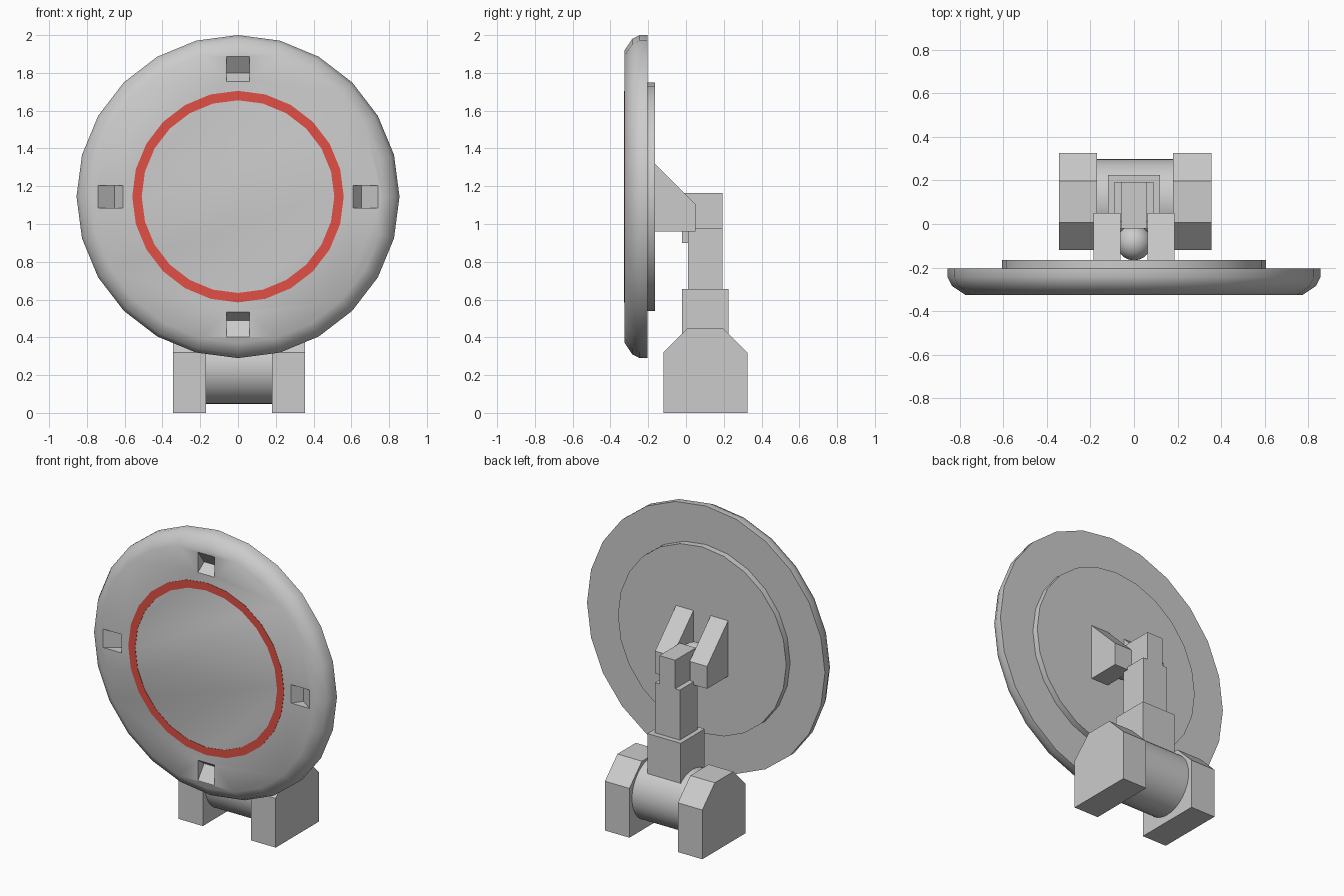
import bpy, bmesh, math
from mathutils import Matrix

if "Cube" in bpy.data.objects:
    bpy.data.objects.remove(bpy.data.objects["Cube"])

SIDES = 24
DISC_Z = 1.145


def finish(name, bm, smooth=None):
    bmesh.ops.recalc_face_normals(bm, faces=bm.faces)
    me = bpy.data.meshes.new(name)
    bm.to_mesh(me)
    bm.free()
    ob = bpy.data.objects.new(name, me)
    bpy.context.collection.objects.link(ob)
    if smooth:
        shade(ob, smooth)
    return ob


def shade(ob, degrees):
    bpy.ops.object.select_all(action='DESELECT')
    ob.select_set(True)
    bpy.context.view_layer.objects.active = ob
    bpy.ops.object.shade_smooth_by_angle(angle=math.radians(degrees))


def lathe(name, profile, closed=False, smooth=None):
    """Turn (radius, y) points about the disc axis; cap the ends or close the loop."""
    bm = bmesh.new()
    rings = []
    for r, y in profile:
        ring = []
        for i in range(SIDES):
            a = 2 * math.pi * i / SIDES
            ring.append(bm.verts.new((r * math.sin(a), y, DISC_Z + r * math.cos(a))))
        rings.append(ring)
    pairs = list(zip(rings, rings[1:]))
    if closed:
        pairs.append((rings[-1], rings[0]))
    else:
        bm.faces.new(rings[0])
        bm.faces.new(rings[-1])
    for a, b in pairs:
        for i in range(SIDES):
            j = (i + 1) % SIDES
            bm.faces.new((a[i], a[j], b[j], b[i]))
    return finish(name, bm, smooth)


def prism(name, profile, x0, x1):
    """Extrude a (y, z) outline from x0 to x1."""
    bm = bmesh.new()
    a = [bm.verts.new((x0, y, z)) for y, z in profile]
    b = [bm.verts.new((x1, y, z)) for y, z in profile]
    bm.faces.new(a)
    bm.faces.new(b)
    n = len(profile)
    for i in range(n):
        j = (i + 1) % n
        bm.faces.new((a[i], a[j], b[j], b[i]))
    return finish(name, bm)


def box(name, x0, x1, y0, y1, z0, z1):
    return prism(name, [(y0, z0), (y1, z0), (y1, z1), (y0, z1)], x0, x1)


# Main disc with rounded front rim
disc = lathe("disc", [(0.775, -0.325), (0.835, -0.285), (0.855, -0.245), (0.855, -0.205)])

# Four V-shaped pockets cut into the disc face
for k in range(4):
    cutter = prism("pocket_cutter",
                   [(-0.4, 0.61), (-0.325, 0.61), (-0.262, 0.655), (-0.325, 0.742), (-0.4, 0.742)],
                   -0.06, 0.06)
    cutter.data.transform(Matrix.Translation((0, 0, DISC_Z)) @ Matrix.Rotation(k * math.pi / 2, 4, 'Y'))
    cutter.hide_render = True
    mod = disc.modifiers.new("pocket", 'BOOLEAN')
    mod.operation = 'DIFFERENCE'
    mod.solver = 'EXACT'
    mod.object = cutter
    bpy.context.view_layer.objects.active = disc
    bpy.ops.object.modifier_apply(modifier=mod.name)
    bpy.data.objects.remove(cutter)
shade(disc, 35)

# Raised plate on the back
lathe("back_plate", [(0.605, -0.21), (0.605, -0.165)], smooth=35)

# Red ring on the face
ring = lathe("red_ring", [(0.51, -0.32), (0.51, -0.327), (0.56, -0.327), (0.56, -0.32)], closed=True)
red = bpy.data.materials.new("red")
red.diffuse_color = (0.75, 0.08, 0.06, 1)
red.use_nodes = True
red.node_tree.nodes["Principled BSDF"].inputs["Base Color"].default_value = red.diffuse_color
ring.data.materials.append(red)

# Hinge brackets behind the disc
bracket = [(-0.165, 0.96), (0.05, 0.96), (0.05, 1.105), (-0.165, 1.32)]
for side, s in (("left", -1), ("right", 1)):
    prism(side + "_bracket", bracket, s * 0.062, s * 0.187)

# Ball joint between the brackets
bm = bmesh.new()
bmesh.ops.create_uvsphere(bm, u_segments=20, v_segments=12, radius=0.082,
                          matrix=Matrix.Translation((0, -0.085, 1.075)))
finish("ball_joint", bm, 35)

# Telescoping post
box("post_tab", -0.057, 0.057, -0.02, 0.192, 0.9, 1.165)
box("post_middle", -0.09, 0.09, 0.01, 0.192, 0.6, 0.98)
box("post_base", -0.12, 0.12, -0.02, 0.226, 0.25, 0.655)

# Axle across the feet
bm = bmesh.new()
bmesh.ops.create_cone(bm, cap_ends=True, segments=32, radius1=0.197, radius2=0.197, depth=0.38,
                      matrix=Matrix.Translation((0.005, 0.102, 0.243)) @ Matrix.Rotation(math.pi / 2, 4, 'Y'))
finish("axle", bm, 35)

# Chamfered feet
foot = [(-0.12, 0), (0.325, 0), (0.325, 0.32), (0.197, 0.448), (0.008, 0.448), (-0.12, 0.32)]
for side, s in (("left", -1), ("right", 1)):
    prism(side + "_foot", foot, 0.005 + s * 0.174, 0.005 + s * 0.35)
